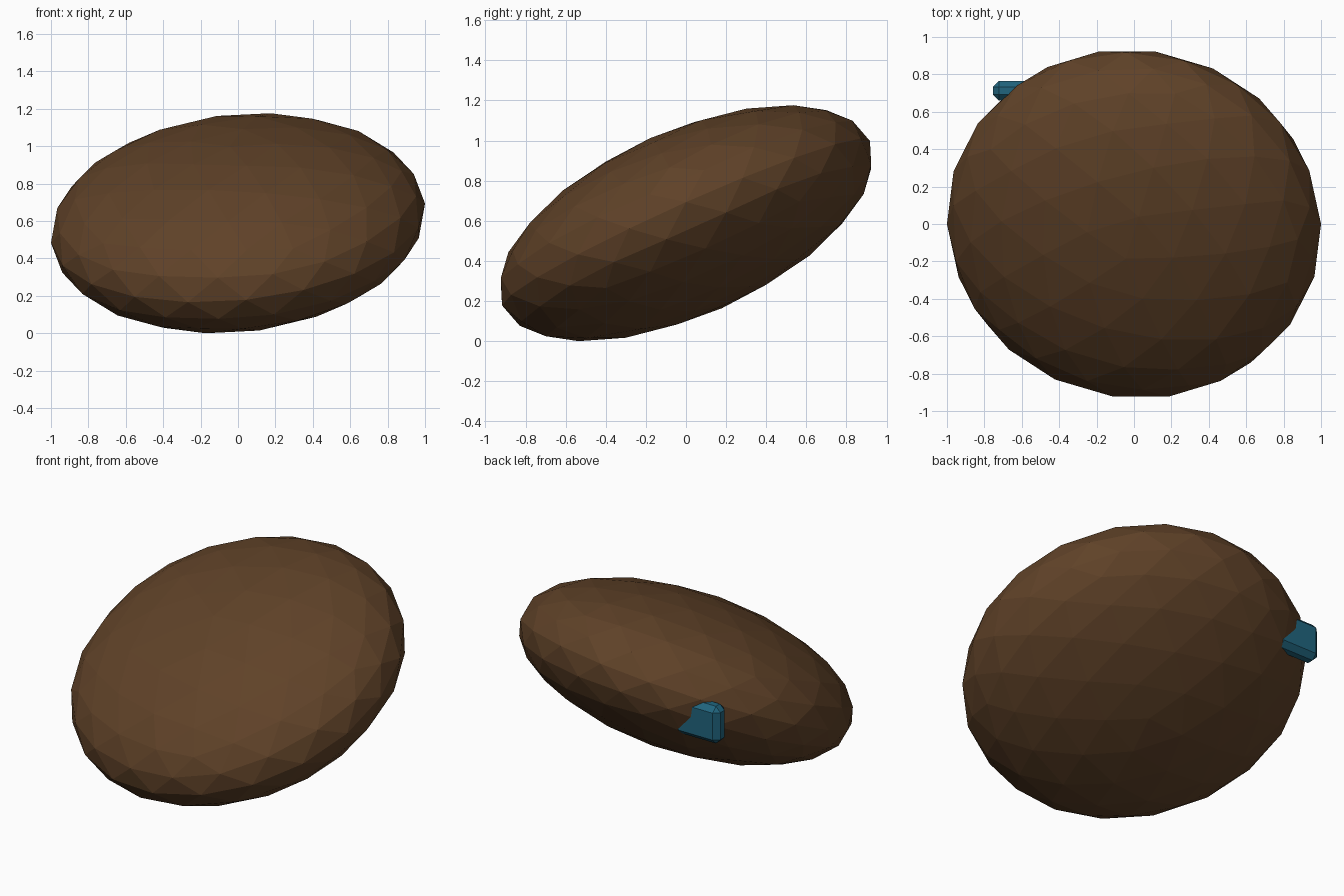
import bpy, bmesh, math
from mathutils import Matrix, Vector

if "Cube" in bpy.data.objects:
    bpy.data.objects.remove(bpy.data.objects["Cube"])


def make_object(name, bm, color):
    mesh = bpy.data.meshes.new(name)
    bm.to_mesh(mesh)
    bm.free()
    mat = bpy.data.materials.new(name + "_material")
    mat.diffuse_color = (*color, 1.0)
    mat.use_nodes = True
    mat.node_tree.nodes["Principled BSDF"].inputs["Base Color"].default_value = mat.diffuse_color
    mesh.materials.append(mat)
    obj = bpy.data.objects.new(name, mesh)
    bpy.context.collection.objects.link(obj)
    return obj


# Body: flattened low-poly icosphere, tipped up towards the back
bm = bmesh.new()
bmesh.ops.create_icosphere(bm, subdivisions=3, radius=1.0055)
tilt = Matrix.Rotation(math.radians(-6), 4, 'Y') @ Matrix.Rotation(math.radians(24.2), 4, 'X')
bm.transform(tilt @ Matrix.Diagonal((1, 1, 0.45, 1)))
lowest = min(v.co.z for v in bm.verts)
bm.transform(Matrix.Translation((0, 0, -lowest)))
make_object("body", bm, (0.115, 0.054, 0.021))

# Stub: small bevelled block poking out of the back left
lo, hi = Vector((-0.755, 0.66, 0.605)), Vector((-0.45, 0.765, 0.84))
bm = bmesh.new()
bmesh.ops.create_cube(bm, size=1)
bm.transform(Matrix.Translation((lo + hi) / 2) @ Matrix.Diagonal((*(hi - lo), 1)))
stub = make_object("stub", bm, (0.015, 0.13, 0.21))
bevel = stub.modifiers.new("bevel", 'BEVEL')
bevel.width = 0.032
bevel.segments = 1
